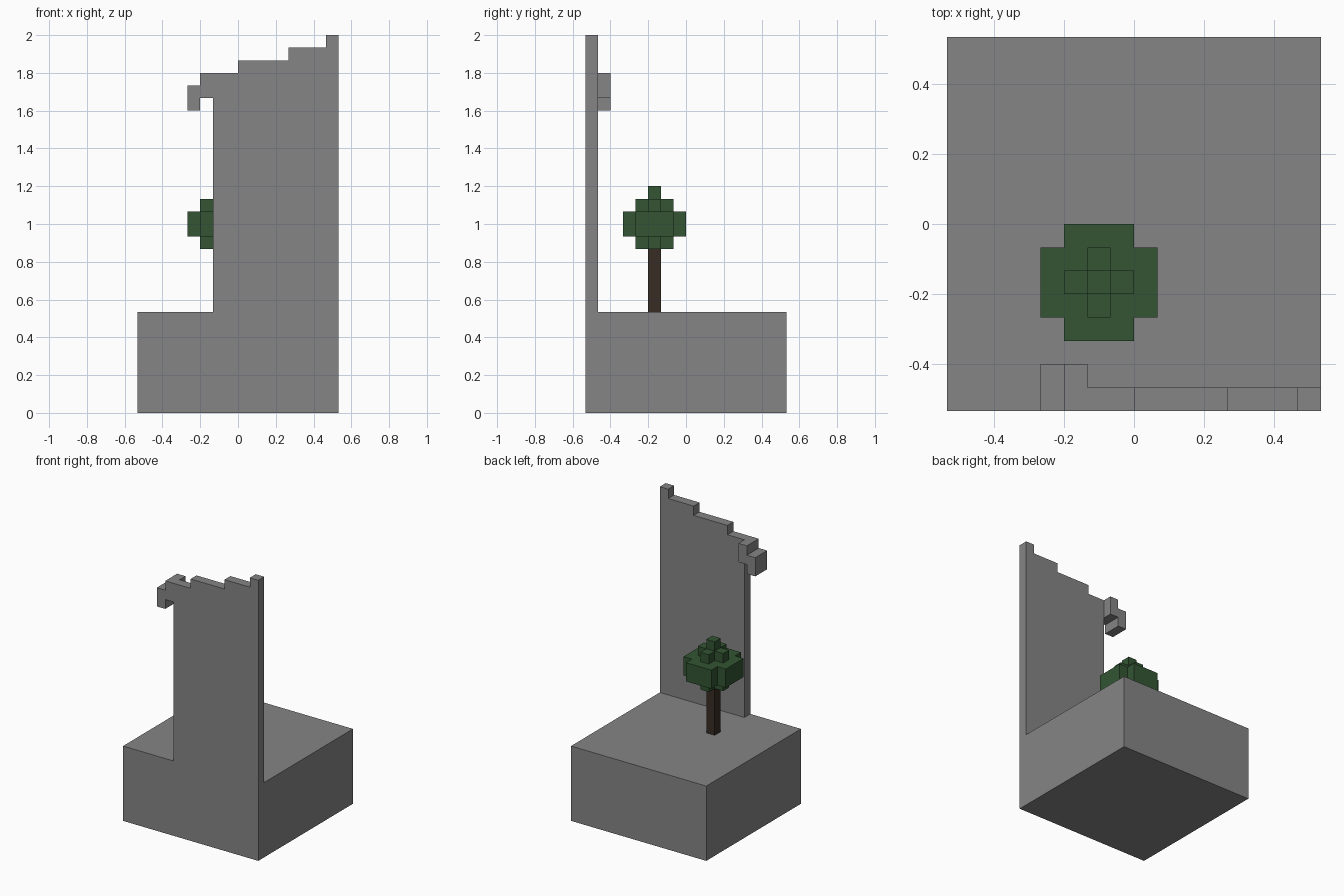
import bpy
import bmesh
from mathutils import Vector

cube = bpy.data.objects.get("Cube")
if cube:
    bpy.data.objects.remove(cube, do_unlink=True)

U = 1 / 15  # size of one block


def material(name, rgb):
    mat = bpy.data.materials.new(name)
    mat.use_nodes = True
    colour = (*rgb, 1)
    mat.diffuse_color = colour
    mat.node_tree.nodes["Principled BSDF"].inputs["Base Color"].default_value = colour
    return mat


def prism(name, points, direction, mat):
    """Extrude a closed outline, given in block units, along a direction."""
    bm = bmesh.new()
    face = bm.faces.new([bm.verts.new(Vector(p) * U) for p in points])
    moved = bmesh.ops.extrude_face_region(bm, geom=[face], use_keep_orig=True)["geom"]
    verts = [v for v in moved if isinstance(v, bmesh.types.BMVert)]
    bmesh.ops.translate(bm, verts=verts, vec=Vector(direction) * U)
    bmesh.ops.recalc_face_normals(bm, faces=bm.faces)
    mesh = bpy.data.meshes.new(name)
    bm.to_mesh(mesh)
    bm.free()
    mesh.materials.append(mat)
    obj = bpy.data.objects.new(name, mesh)
    bpy.context.collection.objects.link(obj)
    return obj


def square(cx, cy, half, z):
    return [(cx + sx * half, cy + sy * half, z)
            for sx, sy in ((-1, -1), (1, -1), (1, 1), (-1, 1))]


def plus(cx, cy, half, reach, z):
    """Plus-shaped outline made of two crossing bars."""
    quarter = [(reach, -half), (reach, half), (half, half)]
    points = []
    for _ in range(4):
        points += [(cx + x, cy + y, z) for x, y in quarter]
        quarter = [(-y, x) for x, y in quarter]
    return points


stone = material("grey stone", (0.235, 0.235, 0.235))
leaf = material("dark green leaves", (0.033, 0.091, 0.033))
bark = material("dark brown bark", (0.038, 0.025, 0.017))

# Stone base
prism("base", square(0, 0, 8, 0), (0, 0, 8), stone)

# Thin wall with a stepped top
steps = [(-2, 8), (8, 8), (8, 30), (7, 30), (7, 29), (4, 29),
         (4, 28), (0, 28), (0, 27), (-2, 27)]
prism("wall", [(x, -8, z) for x, z in steps], (0, 1, 0), stone)

# Hooked ledge at the low end of the wall
hook = [(-4, 24), (-3, 24), (-3, 25), (-2, 25),
        (-2, 27), (-3, 27), (-3, 26), (-4, 26)]
prism("wall_hook", [(x, -8, z) for x, z in hook], (0, 2, 0), stone)

# Tree
tx, ty = -1.5, -2.5
prism("trunk", square(tx, ty, 0.5, 8), (0, 0, 5), bark)
prism("lower_leaves", plus(tx, ty, 0.5, 1.5, 13), (0, 0, 1), leaf)
prism("main_leaves", plus(tx, ty, 1.5, 2.5, 14), (0, 0, 2), leaf)
prism("upper_leaves", plus(tx, ty, 0.5, 1.5, 16), (0, 0, 1), leaf)
prism("tip_leaf", square(tx, ty, 0.5, 17), (0, 0, 1), leaf)
